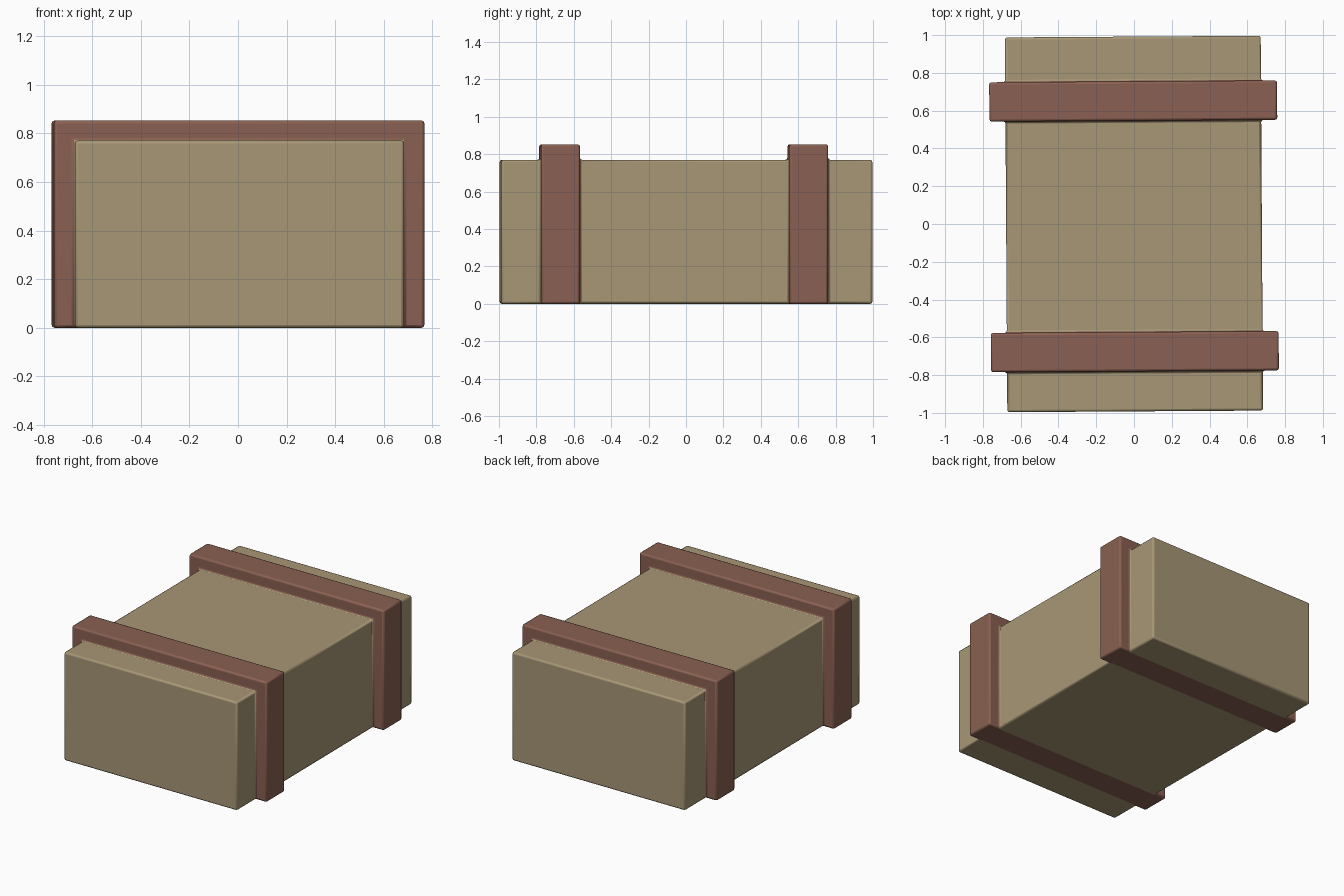
import bpy, bmesh
from mathutils import Matrix

if "Cube" in bpy.data.objects:
    bpy.data.objects.remove(bpy.data.objects["Cube"])


def material(name, rgb):
    m = bpy.data.materials.new(name)
    m.diffuse_color = (*rgb, 1)
    m.use_nodes = True
    m.node_tree.nodes["Principled BSDF"].inputs["Base Color"].default_value = m.diffuse_color
    return m


BOX = (0.677, 0.77)      # half width, height
STRAP = (0.762, 0.853)
ENDS = (-0.992, 0.992)
STRAPS = ((-0.78, -0.572), (0.547, 0.755))

bm = bmesh.new()


def section(size, y):
    """Open U section: left foot, left top, right top, right foot."""
    w, h = size
    return [bm.verts.new((x, y, z)) for x, z in ((-w, 0), (-w, h), (w, h), (w, 0))]


def skin(a, b, mat):
    for i in range(3):
        bm.faces.new((a[i], a[i + 1], b[i + 1], b[i])).material_index = mat


# Chest body with raised straps, lofted from front to back
last = section(BOX, ENDS[0])
bm.faces.new(last)
for y0, y1 in STRAPS:
    b0, s0 = section(BOX, y0), section(STRAP, y0)
    s1, b1 = section(STRAP, y1), section(BOX, y1)
    skin(last, b0, 0)
    bm.faces.new((last[0], last[3], b0[3], b0[0]))
    for a, b in ((b0, s0), (s0, s1), (s1, b1)):
        skin(a, b, 1)
    # strap underside, flush with the body underside
    bm.faces.new((s0[0], b0[0], b0[3], s0[3], s1[3], b1[3], b1[0], s1[0])).material_index = 1
    last = b1
back = section(BOX, ENDS[1])
skin(last, back, 0)
bm.faces.new((last[0], last[3], back[3], back[0]))
bm.faces.new(back)
bmesh.ops.recalc_face_normals(bm, faces=bm.faces)

# The whole chest sits very slightly twisted
bm.transform(Matrix.Rotation(0.0063, 4, 'Z'))

mesh = bpy.data.meshes.new("strapped_chest")
bm.to_mesh(mesh)
bm.free()
mesh.materials.append(material("tan_panel", (0.39, 0.31, 0.18)))
mesh.materials.append(material("brown_strap", (0.254, 0.117, 0.084)))
chest = bpy.data.objects.new("strapped_chest", mesh)
bpy.context.collection.objects.link(chest)

# Soft rounded edges, including the fillets beside the straps
bev = chest.modifiers.new("soft_edges", 'BEVEL')
bev.width = 0.012
bev.segments = 2
bev.limit_method = 'ANGLE'

bpy.context.view_layer.objects.active = chest
chest.select_set(True)
bpy.ops.object.shade_smooth_by_angle()
